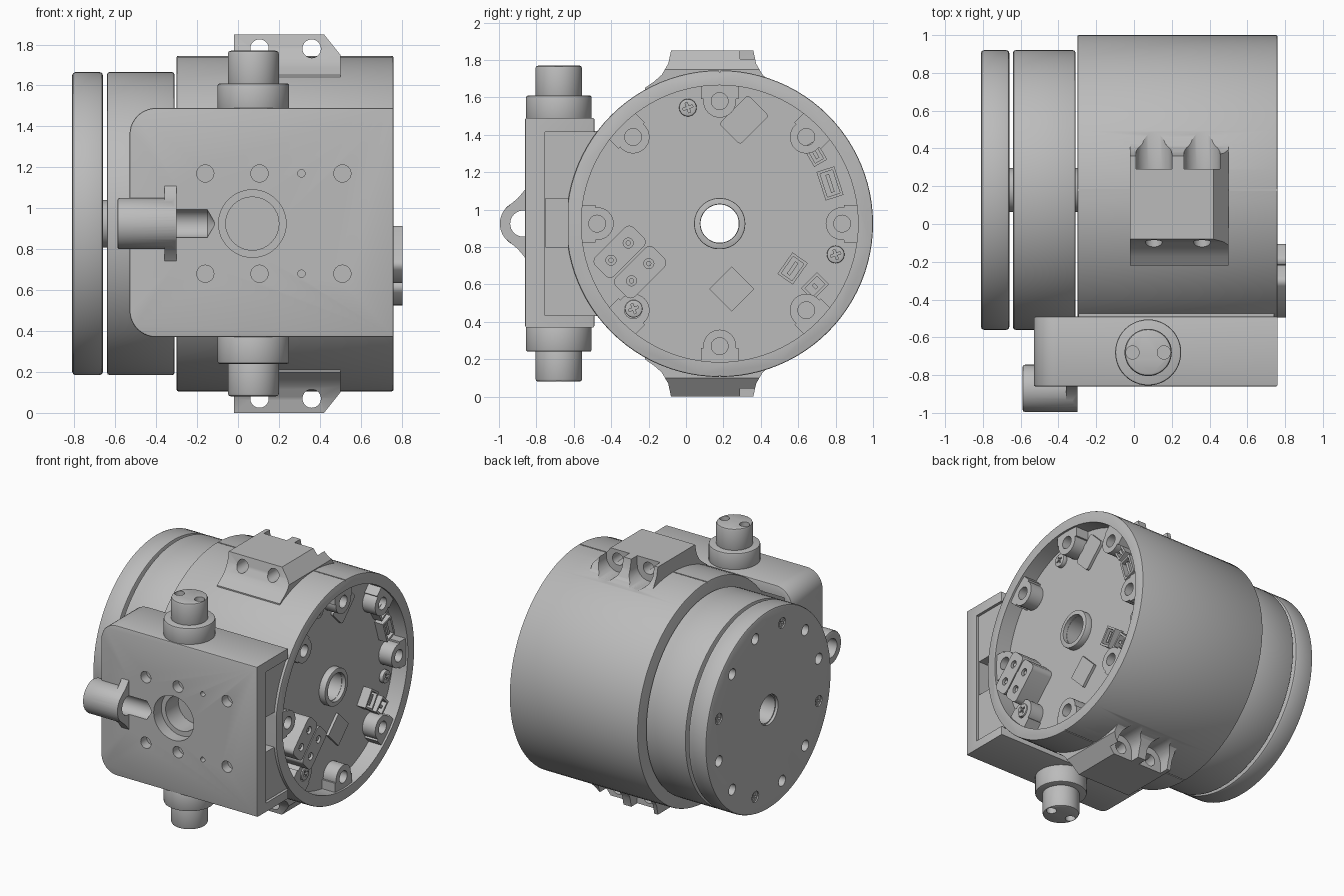
import bpy, bmesh, math
from mathutils import Vector, Matrix

if "Cube" in bpy.data.objects:
    bpy.data.objects.remove(bpy.data.objects["Cube"], do_unlink=True)

grey = bpy.data.materials.new("machined_grey")
grey.use_nodes = True
GREY = (0.5, 0.5, 0.5, 1)
grey.diffuse_color = GREY
grey.node_tree.nodes["Principled BSDF"].inputs["Base Color"].default_value = GREY

CY, CZ = 0.18, 0.925          # main axis, running along x
BACK, FLOOR = 0.76, 0.64      # rear rim and pocket floor
parts = []


def arc(u, v, r, a0, a1, n):
    steps = [math.radians(a0 + (a1 - a0) * i / n) for i in range(n + 1)]
    return [(u + r * math.cos(a), v + r * math.sin(a)) for a in steps]


def circle(u, v, r, n=32):
    return arc(u, v, r, 0, 360, n)[:-1]


def rect(u, v, w, h, rot=0, r=0.0):
    """Rectangle outline, optionally rounded and rotated."""
    pts = []
    for i, (sx, sy) in enumerate([(1, 1), (-1, 1), (-1, -1), (1, -1)]):
        x, y = sx * (w / 2 - r), sy * (h / 2 - r)
        pts += arc(x, y, r, 90 * i, 90 * i + 90, 4) if r else [(x, y)]
    m = Matrix.Rotation(math.radians(rot), 2)
    return [tuple(m @ Vector(p) + Vector((u, v))) for p in pts]


def prism(name, axis, pts, a, b, bevel=0.0, tip=1.0):
    """Extrude an outline along an axis from a to b; tip scales the far end."""
    place = {"x": lambda u, v, t: (t, u, v), "y": lambda u, v, t: (u, t, v),
             "z": lambda u, v, t: (u, v, t)}[axis]
    cu = sum(p[0] for p in pts) / len(pts)
    cv = sum(p[1] for p in pts) / len(pts)
    bm = bmesh.new()
    near = [bm.verts.new(place(u, v, a)) for u, v in pts]
    far = [bm.verts.new(place(cu + (u - cu) * tip, cv + (v - cv) * tip, b)) for u, v in pts]
    caps = [bm.faces.new(near), bm.faces.new(far)]
    for i in range(len(pts)):
        j = (i + 1) % len(pts)
        bm.faces.new((near[i], near[j], far[j], far[i]))
    bmesh.ops.recalc_face_normals(bm, faces=bm.faces)
    if bevel:
        rim = [e for f in caps for e in f.edges]
        bmesh.ops.bevel(bm, geom=rim, offset=bevel, segments=2, profile=0.5, affect="EDGES")
    mesh = bpy.data.meshes.new(name)
    bm.to_mesh(mesh)
    bm.free()
    mesh.materials.append(grey)
    ob = bpy.data.objects.new(name, mesh)
    bpy.context.scene.collection.objects.link(ob)
    parts.append(ob)
    return ob


def combine(ob, others, op="DIFFERENCE"):
    """Apply booleans in turn and drop the tool objects."""
    for tool in others:
        mod = ob.modifiers.new("bool", "BOOLEAN")
        mod.operation, mod.solver, mod.object = op, "EXACT", tool
        with bpy.context.temp_override(object=ob, active_object=ob, selected_objects=[ob]):
            bpy.ops.object.modifier_apply(modifier=mod.name)
        parts.remove(tool)
        bpy.data.objects.remove(tool, do_unlink=True)
    return ob


def box(name, x, y, z, bevel=0.0):
    return prism(name, "x", [(y[0], z[0]), (y[1], z[0]), (y[1], z[1]), (y[0], z[1])], *x, bevel)


def ring(name, r, a, b, bevel=0.0):
    return prism(name, "x", circle(CY, CZ, r, 96), a, b, bevel)


def polar(r, deg):
    a = math.radians(deg)
    return CY + r * math.cos(a), CZ + r * math.sin(a)


def screw(name, u, v, a, b):
    s = prism(name, "x", circle(u, v, 0.047, 24), a, b, 0.006)
    lo, hi = b - 0.015, b + 0.015
    if b < a:
        lo, hi = b + 0.015, b - 0.015
    return combine(s, [prism("slot", "x", rect(u, v, 0.055, 0.012, r), lo, hi) for r in (20, 110)])


# Housing with saddle, rear pocket and split line
housing = ring("housing", 0.82, -0.30, BACK, 0.008)
combine(housing, [box("saddle", (-0.295, 0.74), (-0.77, -0.2), (0.43, 1.42))], "UNION")
combine(housing, [ring("pocket", 0.74, FLOOR, 1),
                  ring("bore", 0.11, -1, 1),
                  box("saddle_notch", (0.55, 1), (-0.75, -0.63), (0.80, 1.06)),
                  prism("saddle_bore", "y", circle(0.07, CZ, 0.13), -0.9, -0.62)])
for s in (1, -1):
    z0, z1 = sorted((CZ + s * 0.812, CZ + s * 0.9))
    combine(housing, [box("split", (-0.5, 1), (CY - 0.004, CY + 0.004), (z0, z1))])

# Clamp lugs above and below, with screw holes and open counterbores
for s, side in ((1, "top"), (-1, "bottom")):
    def zz(z):
        return CZ + s * (z - CZ)
    flank = [(0.22, 1.85), (0.235, 1.78), (0.27, 1.72), (0.31, 1.685), (0.36, 1.65), (0.36, 1.6)]
    outline = [(0.14 + u, zz(z)) for u, z in flank]
    outline += [(0.14 - u, zz(z)) for u, z in reversed(flank)]
    lug = prism(side + "_clamp_lug", "x", outline, -0.02, 0.50)
    tools = [prism("slope", "y", [(0.42, zz(1.85)), (0.50, zz(1.75)), (0.6, zz(1.75)),
                                  (0.6, zz(1.9)), (0.42, zz(1.9))], -1, 1)]
    for x in (0.105, 0.36):
        tools.append(prism("hole", "y", circle(x, zz(1.78), 0.045), -1, 1))
        arch = arc(x, 1.78, 0.095, 180, 360, 20) + [(x + 0.095, 2), (x - 0.095, 2)]
        arch = [(u, zz(v)) for u, v in arch]
        tools.append(prism("counterbore", "y", arch, 0.29, 0.8))
        combine(housing, [prism("counterbore", "y", arch, 0.29, 0.6)])
    combine(lug, tools)

# Posts round the inside of the rim
for k in range(8):
    u, v = polar(0.655, 45 * k)
    post = prism("rim_post", "x", circle(u, v, 0.088), FLOOR - 0.02, 0.745)
    combine(post, [prism("web", "x", rect(*polar(0.715, 45 * k), 0.10, 0.20, 45 * k),
                         FLOOR - 0.02, 0.745)], "UNION")
    combine(post, [prism("hole", "x", circle(u, v, 0.045), 0.68, 1)])

# Rotating discs and hollow shaft
motor = combine(ring("inner_disc", 0.74, -0.64, -0.31, 0.012), [ring("bore", 0.11, -1, 1)])
output = combine(ring("output_disc", 0.74, -0.81, -0.66, 0.015), [ring("bore", 0.11, -1, 1)])
for k in range(12):
    u, v = polar(0.61, 30 * k + 15)
    combine(output, [prism("hole", "x", circle(u, v, 0.04, 24), -0.9, -0.72)])
    if k % 3 == 0:
        screw("output_screw", u, v, -0.71, -0.80)
combine(ring("hollow_shaft", 0.116, -0.79, 0.66), [ring("bore", 0.102, -1, 1)])
combine(ring("shaft_collar", 0.137, 0.60, 0.69, 0.006), [ring("bore", 0.104, -1, 1)])

# Front mount: a channel with rounded left corners
outline = [(0.76, 0.37), (0.76, 1.49)] + arc(-0.40, 1.36, 0.13, 90, 180, 10)
outline += arc(-0.40, 0.50, 0.13, 180, 270, 10)
mount = prism("front_mount", "y", outline, -0.86, -0.49, 0.008)
combine(mount, [box("channel", (-0.47, 1), (-0.755, 0), (0.435, 1.415)),
                ring("disc_clearance", 0.77, -0.7, -0.28)])
flare = arc(-0.87, CZ, 0.125, 140, 220, 14)
flare = [(-0.84, CZ + 0.21), (-0.87, CZ + 0.17), (-0.9, CZ + 0.135)] + flare
flare += [(-0.9, CZ - 0.135), (-0.87, CZ - 0.17), (-0.84, CZ - 0.21)]
combine(mount, [prism("eye", "x", circle(-0.87, CZ, 0.125, 48), -0.59, -0.31, 0.012),
                prism("eye_flare", "x", flare, -0.36, -0.30)], "UNION")
tools = [prism("eye_bore", "x", circle(-0.87, CZ, 0.07), -0.7, -0.15),
         prism("drill_tip", "x", circle(-0.87, CZ, 0.07), -0.151, -0.11, 0, 0.05),
         prism("window", "y", circle(0.07, CZ, 0.165, 48), -1, -0.7)]
for z in (0.68, 1.17):
    tools += [prism("hole", "y", circle(x, z, r, 24), -0.9, -0.79)
              for x, r in ((-0.16, 0.042), (0.105, 0.042), (0.51, 0.042), (0.31, 0.018))]
combine(mount, tools)

# Trunnion pins with spanner holes
for s, side in ((1, "top"), (-1, "bottom")):
    def zz(z):
        return CZ + s * (z - CZ)
    prism(side + "_trunnion_collar", "z", circle(0.075, -0.68, 0.175, 48), zz(1.47), zz(1.61), 0.01)
    pin = prism(side + "_trunnion_pin", "z", circle(0.075, -0.68, 0.125, 48), zz(1.58), zz(1.77), 0.015)
    combine(pin, [prism("spanner_hole", "z", circle(0.075 + d, -0.68, 0.035, 20), zz(1.71), zz(1.9))
                  for d in (-0.083, 0.083)])

# Power connectors
for u, v in ((-0.355, 0.775), (-0.245, 0.665)):
    plug = prism("power_connector", "x", rect(u, v, 0.29, 0.145, 45, 0.035), FLOOR - 0.01, 0.805)
    combine(plug, [prism("pin_socket", "x", circle(u + d, v + d, 0.027, 20), 0.75, 1)
                   for d in (-0.046, 0.046)])
    for d in (-0.046, 0.046):
        prism("power_pin", "x", circle(u + d, v + d, 0.014, 12), 0.74, 0.795)

# Signal connectors
for u, v, w, h, rot in ((0.57, 0.685, 0.10, 0.14, -35), (0.69, 0.59, 0.12, 0.09, 45),
                        (0.77, 1.14, 0.10, 0.16, 18), (0.69, 1.30, 0.08, 0.12, 30)):
    sock = prism("signal_connector", "x", rect(u, v, w, h, rot), FLOOR - 0.01, 0.71)
    combine(sock, [prism("cavity", "x", rect(u, v, w - 0.03, h - 0.03, rot), 0.66, 1)])
    prism("signal_contact", "x", rect(u, v, 0.02, h - 0.06, rot), 0.65, 0.70)

# Board chips and screws
prism("long_chip", "x", rect(0.31, 1.48, 0.16, 0.22, -45, 0.02), FLOOR - 0.01, 0.66)
prism("square_chip", "x", rect(0.245, 0.575, 0.17, 0.17, 45), FLOOR - 0.01, 0.66)
for u, v, top in ((0.01, 1.545, 0.67), (0.80, 0.76, 0.67), (-0.28, 0.47, 0.755)):
    screw("board_screw", u, v, FLOOR - 0.01, top)

# Smooth round walls, keep edges crisp
bpy.ops.object.select_all(action="DESELECT")
for ob in parts:
    ob.select_set(True)
bpy.context.view_layer.objects.active = housing
bpy.ops.object.shade_smooth_by_angle(angle=math.radians(30))
